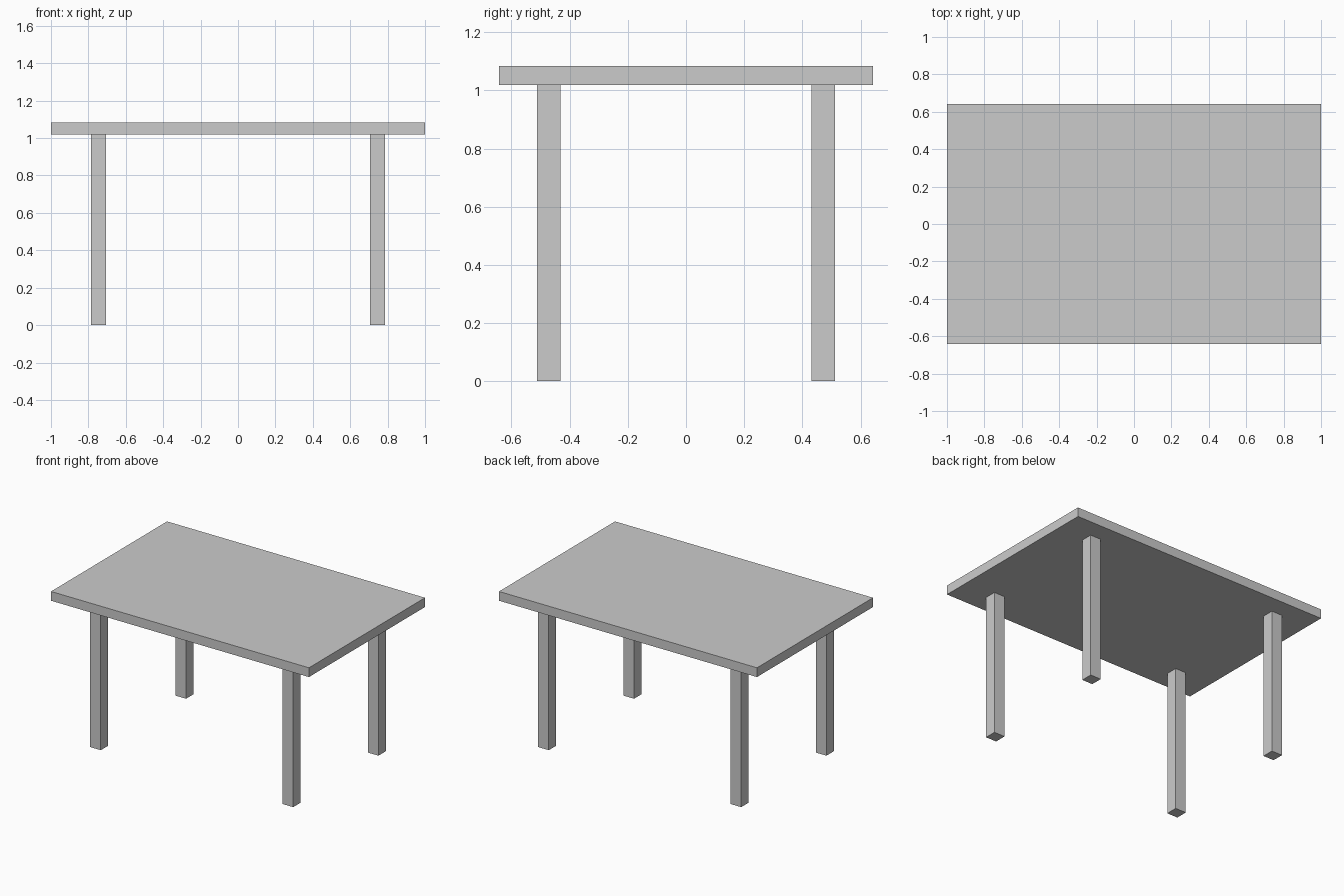
import bpy

if "Cube" in bpy.data.objects:
    bpy.data.objects.remove(bpy.data.objects["Cube"])


def box(name, center, size):
    bpy.ops.mesh.primitive_cube_add(size=1, location=center)
    obj = bpy.context.object
    obj.name = name
    obj.scale = size
    bpy.ops.object.transform_apply(location=False, rotation=False, scale=True)
    return obj


UNDERSIDE, TOP = 1.018, 1.083
LEG = 0.082

# Tabletop slab
box("tabletop", (0, 0, (UNDERSIDE + TOP) / 2), (2.0, 1.285, TOP - UNDERSIDE))

# Four square legs, set in from the edges
for side, sx in (("left", -1), ("right", 1)):
    for end, sy in (("front", -1), ("back", 1)):
        box(f"{end}_{side}_leg", (sx * 0.746, sy * 0.472, UNDERSIDE / 2),
            (LEG, LEG, UNDERSIDE))
